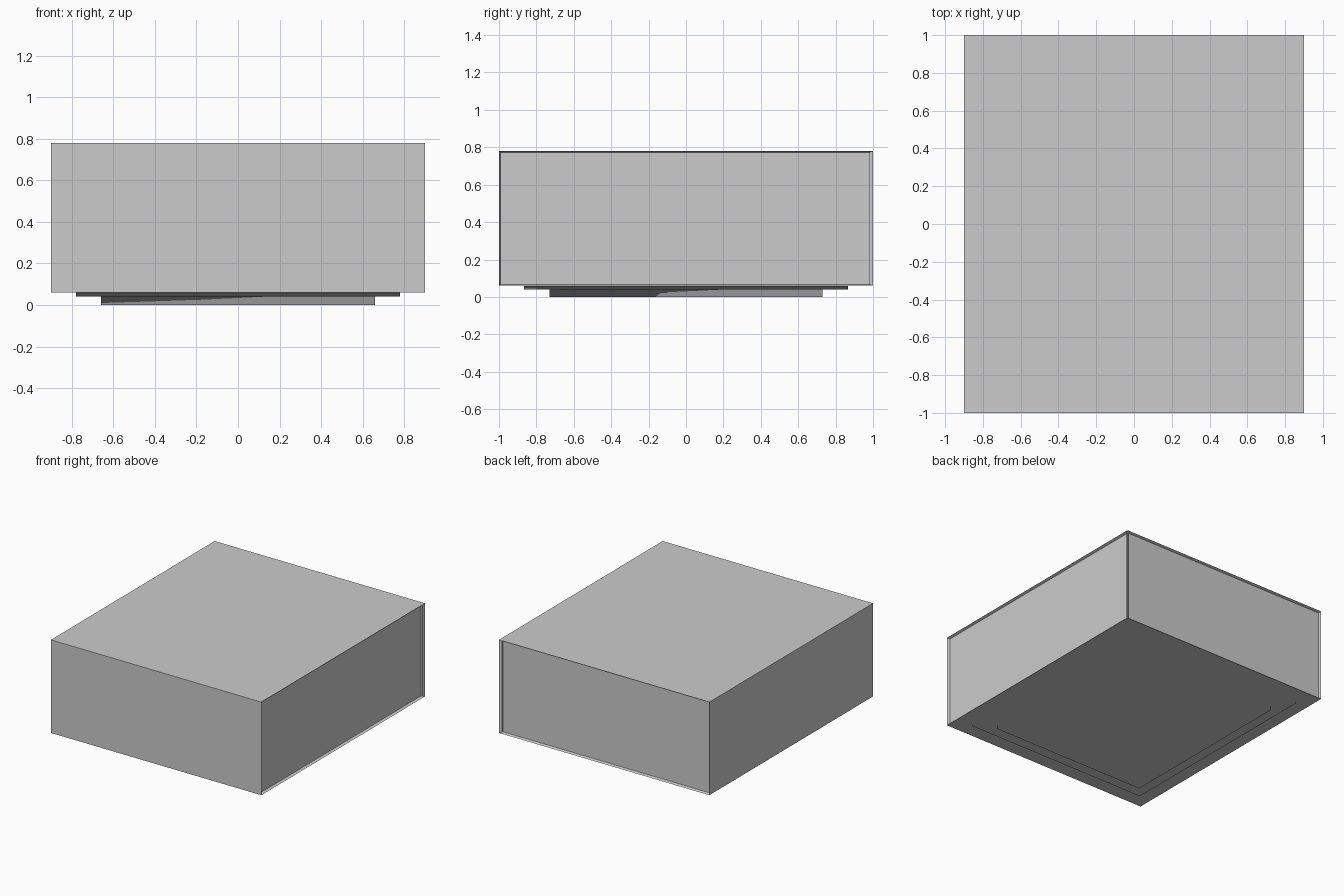
import bpy, bmesh

if "Cube" in bpy.data.objects:
    bpy.data.objects.remove(bpy.data.objects["Cube"])


def make_object(name, bm):
    bmesh.ops.recalc_face_normals(bm, faces=bm.faces[:])
    mesh = bpy.data.meshes.new(name)
    bm.to_mesh(mesh)
    bm.free()
    obj = bpy.data.objects.new(name, mesh)
    bpy.context.collection.objects.link(obj)
    return obj


# Main box, with shallow recessed panels on the right and back sides
bm = bmesh.new()
bmesh.ops.create_cube(bm, size=1)
for v in bm.verts:
    v.co.x *= 1.8
    v.co.y *= 2.0
    v.co.z = 0.06 if v.co.z < 0 else 0.78
bm.normal_update()
panels = [f for f in bm.faces if f.normal.x > 0.9 or f.normal.y > 0.9]
bmesh.ops.inset_individual(bm, faces=panels, thickness=0.01, depth=-0.02)
make_object("box_body", bm)

# Stepped base, softly shaded with normals led by the big underside faces
bm = bmesh.new()
rings = []
for hx, hy, z in [(0.85, 0.95, 0.0595), (0.78, 0.865, 0.0595),
                  (0.78, 0.865, 0.04), (0.66, 0.73, 0.04), (0.66, 0.73, 0.0)]:
    rings.append([bm.verts.new((sx * hx, sy * hy, z))
                  for sx, sy in [(-1, -1), (1, -1), (1, 1), (-1, 1)]])
for a, b in zip(rings, rings[1:]):
    for i in range(4):
        j = (i + 1) % 4
        bm.faces.new((a[i], b[i], b[j], a[j]))
bm.faces.new(rings[-1])
bm.faces.new(rings[0])
for f in bm.faces:
    f.smooth = True
base = make_object("stepped_base", bm)
base.modifiers.new("soft_normals", 'WEIGHTED_NORMAL').weight = 100
